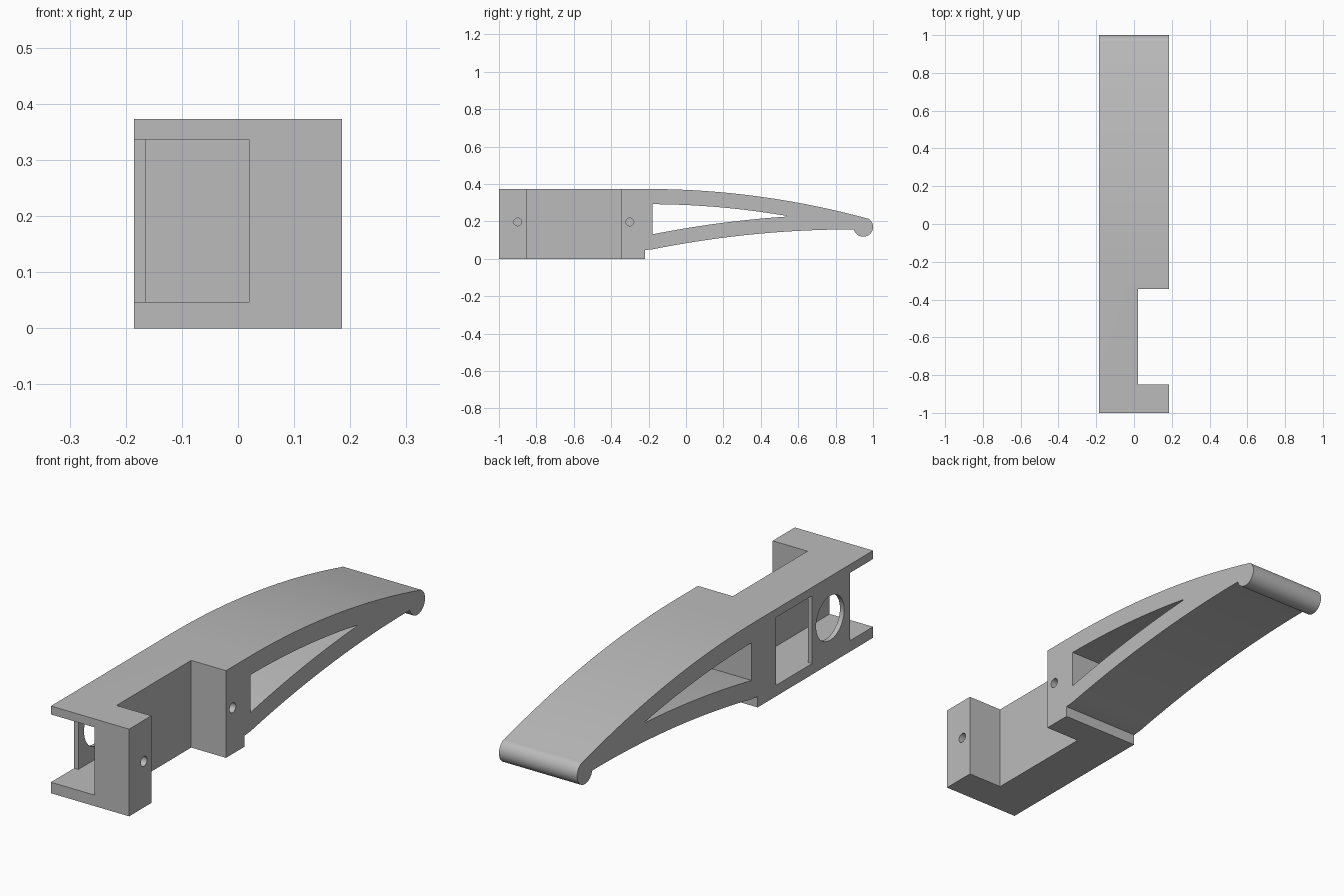
import bpy
import bmesh
from math import sin, cos, radians, pi

if "Cube" in bpy.data.objects:
    bpy.data.objects.remove(bpy.data.objects["Cube"])

W = 0.185                  # half width
TOP, FLOOR, CEIL = 0.373, 0.047, 0.337
BAY_X = 0.02               # inner side of the bay
BAY_FRONT, BAY_BACK = -0.85, -0.345
ARM = -0.18                # where the hollow arm starts

grey = bpy.data.materials.new("plain grey")
grey.use_nodes = True
colour = (0.5, 0.5, 0.5, 1)
grey.diffuse_color = colour
grey.node_tree.nodes["Principled BSDF"].inputs["Base Color"].default_value = colour


def prism(name, outline, x0, x1):
    """Extrude a (y, z) outline along x."""
    bm = bmesh.new()
    face = bm.faces.new([bm.verts.new((x0, y, z)) for y, z in outline])
    ext = bmesh.ops.extrude_face_region(bm, geom=[face])
    moved = [v for v in ext["geom"] if isinstance(v, bmesh.types.BMVert)]
    bmesh.ops.translate(bm, verts=moved, vec=(x1 - x0, 0, 0))
    bmesh.ops.recalc_face_normals(bm, faces=bm.faces)
    mesh = bpy.data.meshes.new(name)
    bm.to_mesh(mesh)
    bm.free()
    mesh.materials.append(grey)
    obj = bpy.data.objects.new(name, mesh)
    bpy.context.collection.objects.link(obj)
    return obj


def rect(y0, y1, z0, z1):
    return [(y0, z0), (y1, z0), (y1, z1), (y0, z1)]


def arc(y, z, r, start, end, n):
    angles = [radians(start + (end - start) * i / n) for i in range(n + 1)]
    return [(y + r * cos(a), z + r * sin(a)) for a in angles]


def circle(y, z, r, n=48):
    return arc(y, z, r, 0, 360, n)[:-1]


def span(a, b, n=24):
    return [a + (b - a) * i / n for i in range(n + 1)]


def upper(y):
    return TOP - 0.115 * (y + 0.2) ** 2


def lower(y):
    return 0.157 - 0.093 * (0.89 - y) ** 2


def cut(target, outline, x0, x1):
    cutter = prism("cutter", outline, x0, x1)
    cutter.hide_render = True
    mod = target.modifiers.new("cut", "BOOLEAN")
    mod.operation, mod.solver, mod.object = "DIFFERENCE", "EXACT", cutter
    bpy.context.view_layer.objects.active = target
    bpy.ops.object.modifier_apply(modifier=mod.name)
    bpy.data.objects.remove(cutter)


def smooth(obj):
    bpy.ops.object.select_all(action="DESELECT")
    obj.select_set(True)
    bpy.context.view_layer.objects.active = obj
    bpy.ops.object.shade_smooth_by_angle(angle=radians(25))


# Body: flat front, curved arm and rounded lip in one side profile
profile = [(-1, 0), (-0.22, 0), (-0.22, FLOOR)]
profile += [(y, lower(y)) for y in span(ARM, 0.89)]
profile += arc(0.948, 0.17, 0.052, -165, 60, 28)
profile += [(y, upper(y)) for y in reversed(span(-0.2, 0.965))]
profile += [(-1, TOP)]
body = prism("arm_body", profile, -W, W)

# Tapered opening through the arm
ys = span(ARM, 0.54)
cut(body, [(y, lower(y) + 0.08) for y in ys]
    + [(y, upper(y) - 0.081) for y in reversed(ys)], -0.3, 0.3)

# Side notch, then the bay between floor and ceiling
cut(body, rect(BAY_FRONT, BAY_BACK, -0.1, 0.5), BAY_X, 0.3)
cut(body, rect(-1.1, BAY_BACK, FLOOR, CEIL), -0.3, BAY_X)

# Blind screw holes in the front post and the middle block
for y in (-0.9, -0.3):
    cut(body, circle(y, 0.197, 0.021, 32), 0.06, 0.3)
smooth(body)

# Thin mounting plate with a round opening
plate = prism("mounting_plate", rect(-0.843, -0.588, FLOOR, CEIL), -W, -0.165)
cut(plate, circle(-0.71, 0.195, 0.095), -0.3, 0)
smooth(plate)
